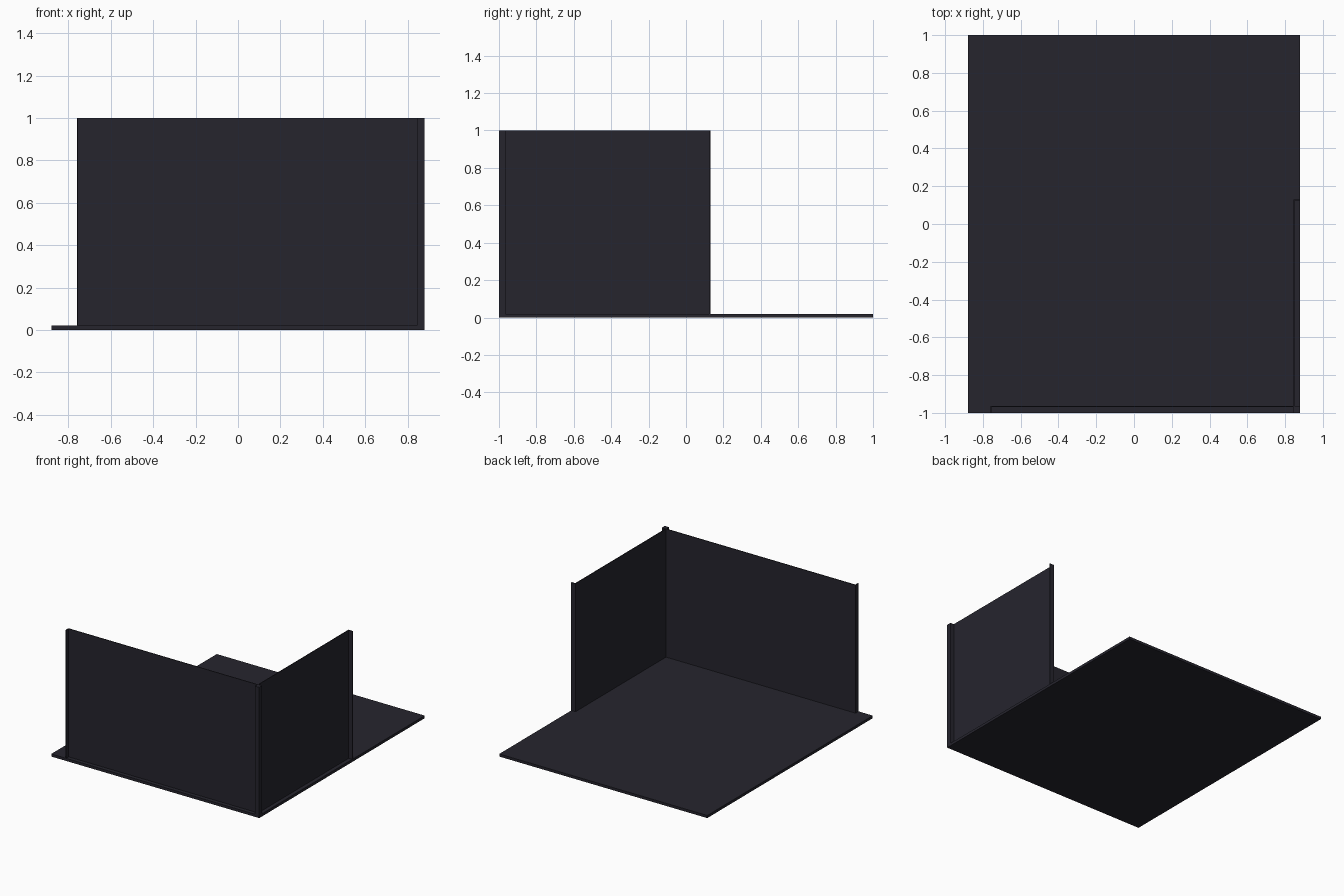
import bpy

if "Cube" in bpy.data.objects:
    bpy.data.objects.remove(bpy.data.objects["Cube"])

# One dark finish for the whole stand
dark = bpy.data.materials.new("dark_charcoal")
dark.diffuse_color = (0.019, 0.018, 0.027, 1.0)
dark.use_nodes = True
dark.node_tree.nodes["Principled BSDF"].inputs["Base Color"].default_value = dark.diffuse_color


def box(name, x0, x1, y0, y1, z0, z1):
    """Axis-aligned box given by its limits."""
    bpy.ops.mesh.primitive_cube_add(
        size=1, location=((x0 + x1) / 2, (y0 + y1) / 2, (z0 + z1) / 2))
    ob = bpy.context.object
    ob.name = name
    ob.scale = (x1 - x0, y1 - y0, z1 - z0)
    bpy.ops.object.transform_apply(location=False, rotation=False, scale=True)
    ob.data.materials.append(dark)
    return ob


X, Y = 0.88, 1.0          # half sizes of the floor
FLOOR, TOP = 0.02, 1.0    # floor thickness, wall height
DEPTH = 0.036             # depth of the wall frames
SKIN = 0.006              # thickness of the panels and end flanges
LEFT_END, BACK_END = -0.76, 0.13

# Floor slab
box("floor", -X, X, -Y, Y, 0, FLOOR)

# Square post where the two walls meet
box("corner_post", X - DEPTH, X, -Y, -Y + DEPTH, FLOOR, TOP)

# Front wall: recessed panel and outward end flange
box("front_panel", LEFT_END, X - DEPTH, -Y + DEPTH - SKIN, -Y + DEPTH, FLOOR, TOP)
box("front_end_flange", LEFT_END, LEFT_END + SKIN, -Y, -Y + DEPTH - SKIN, FLOOR, TOP)

# Right wall: recessed panel and outward end flange
box("right_panel", X - DEPTH, X - DEPTH + SKIN, -Y + DEPTH, BACK_END, FLOOR, TOP)
box("right_end_flange", X - DEPTH + SKIN, X, BACK_END - SKIN, BACK_END, FLOOR, TOP)
